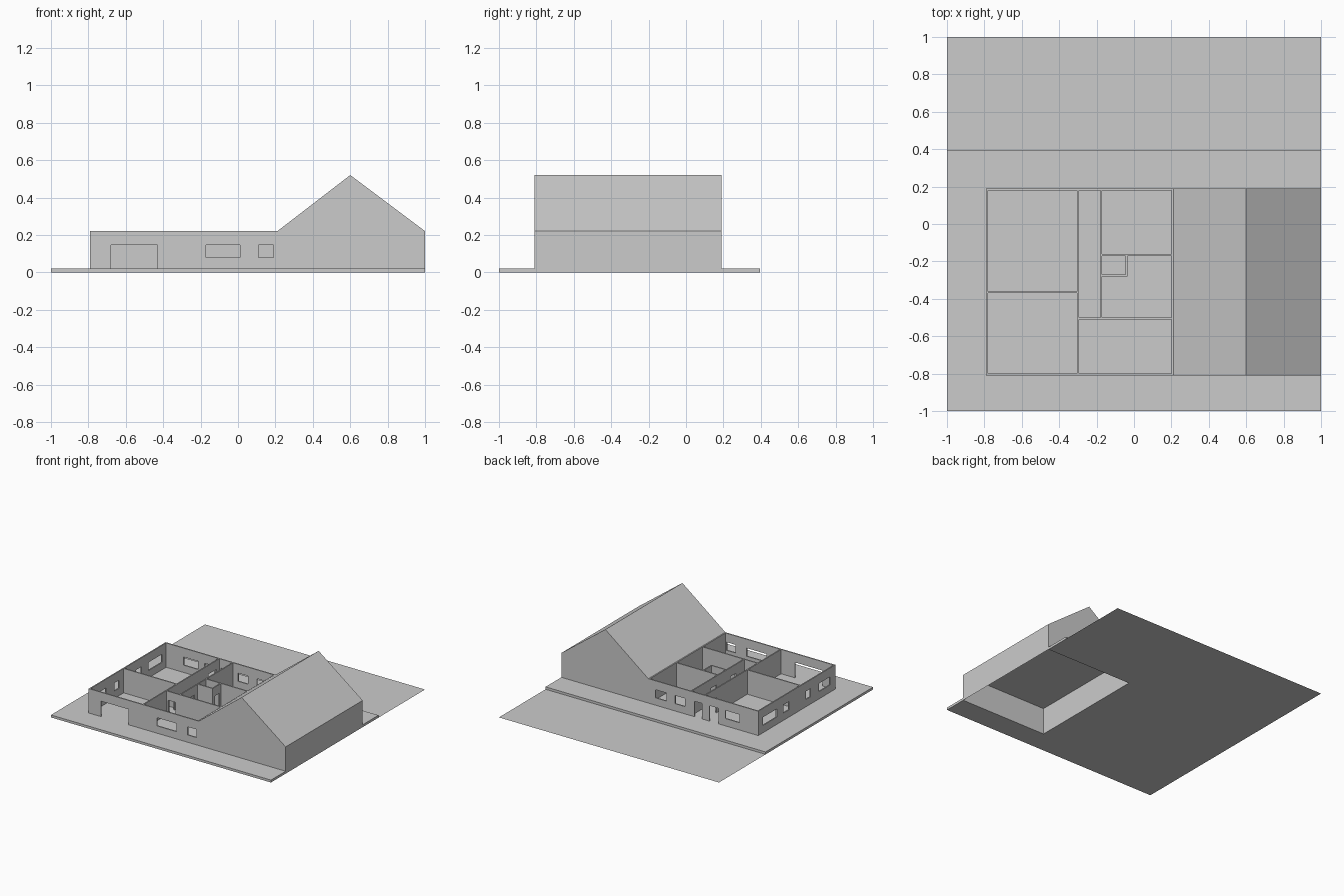
import bpy, bmesh
from mathutils import Vector

if "Cube" in bpy.data.objects:
    bpy.data.objects.remove(bpy.data.objects["Cube"])

BASE, TOP, T = 0.02, 0.22, 0.01      # slab top, wall top, wall thickness
SILL, HEAD = 0.08, 0.147             # window sill and opening head


def finish(name, bm, fix=True):
    if fix:
        bmesh.ops.recalc_face_normals(bm, faces=bm.faces)
    me = bpy.data.meshes.new(name)
    bm.to_mesh(me)
    bm.free()
    ob = bpy.data.objects.new(name, me)
    bpy.context.collection.objects.link(ob)
    return ob


def extrude(bm, vec):
    r = bmesh.ops.extrude_face_region(bm, geom=bm.faces[:], use_keep_orig=True)
    bmesh.ops.translate(bm, vec=Vector(vec),
                        verts=[v for v in r['geom'] if isinstance(v, bmesh.types.BMVert)])


def window(a, b):
    return (a, b, SILL, HEAD)


def door(a, b):
    return (a, b, BASE, HEAD)


def wall(name, axis, pos, start, end, openings=(), base=BASE):
    """Wall along axis from start to end, thickened from pos, with openings cut."""
    us = sorted({start, end, *[u for o in openings for u in o[:2]]})
    zs = sorted({base, TOP, *[z for o in openings for z in o[2:]]})
    point = (lambda u, z: (u, pos, z)) if axis == 'X' else (lambda u, z: (pos, u, z))
    bm = bmesh.new()
    for u0, u1 in zip(us, us[1:]):
        for z0, z1 in zip(zs, zs[1:]):
            if any(a <= u0 and u1 <= b and c <= z0 and z1 <= d for a, b, c, d in openings):
                continue
            bm.faces.new([bm.verts.new(point(u, z))
                          for u, z in ((u0, z0), (u1, z0), (u1, z1), (u0, z1))])
    bmesh.ops.remove_doubles(bm, verts=bm.verts, dist=1e-5)
    extrude(bm, (0, T, 0) if axis == 'X' else (T, 0, 0))
    return finish(name, bm)


# Slab, open below the gabled wing
bm = bmesh.new()
outline = [(-1, -1), (1, -1), (1, -0.81), (0.2, -0.81),
           (0.2, 0.19), (1, 0.19), (1, 0.395), (-1, 0.395)]
bm.faces.new([bm.verts.new((x, y, 0)) for x, y in outline])
extrude(bm, (0, 0, BASE))
finish("floor_slab", bm)

# Flat strip of ground behind the slab
bm = bmesh.new()
bm.faces.new([bm.verts.new((x, y, 0)) for x, y in
              [(-1, 0.395), (1, 0.395), (1, 1), (-1, 1)]])
finish("rear_yard", bm, fix=False)

# Outer walls
wall("front_wall", 'X', -0.81, -0.79, 0.2,
     [door(-0.68, -0.43), window(-0.17, 0.01), window(0.11, 0.19)])
wall("back_wall", 'X', 0.18, -0.79, 0.2,
     [window(-0.62, -0.49), door(-0.43, -0.345), door(-0.28, -0.21),
      window(-0.125, -0.035), window(0.045, 0.145)])
wall("left_wall", 'Y', -0.79, -0.80, 0.18,
     [window(-0.74, -0.6), window(-0.49, -0.43),
      window(-0.21, -0.14), window(-0.05, 0.13)])
wall("party_wall", 'Y', 0.2, -0.81, 0.19, base=0)

# Inner partitions
wall("hall_left_wall", 'Y', -0.305, -0.80, 0.18, [door(-0.47, -0.4), door(0.04, 0.14)])
wall("hall_right_wall", 'Y', -0.18, -0.5, 0.18, [door(-0.39, -0.32), door(-0.14, -0.07)])
wall("left_room_divider", 'X', -0.37, -0.78, -0.305)
wall("front_room_divider", 'X', -0.51, -0.295, 0.2, [door(-0.28, -0.21)])
wall("back_room_divider", 'X', -0.17, -0.17, 0.2)
wall("closet_front", 'X', -0.28, -0.17, -0.035)
wall("closet_side", 'Y', -0.045, -0.27, -0.17, [door(-0.25, -0.19)])

# Gabled wing: end walls, side wall, roof slopes and flat ceiling
bm = bmesh.new()
profile = [(0.21, 0), (1, 0), (1, TOP), (0.6, 0.52), (0.21, TOP)]
f = [bm.verts.new((x, -0.81, z)) for x, z in profile]
b = [bm.verts.new((x, 0.19, z)) for x, z in profile]
bm.faces.new(f)
bm.faces.new(b[::-1])
for i in (1, 2, 3):
    bm.faces.new((f[i], b[i], b[i + 1], f[i + 1]))
finish("gabled_wing", bm, fix=False)

bm = bmesh.new()
bm.faces.new([bm.verts.new((x, y, TOP)) for x, y in
              [(0.21, -0.81), (0.21, 0.19), (1, 0.19), (1, -0.81)]])
finish("wing_ceiling", bm, fix=False)
